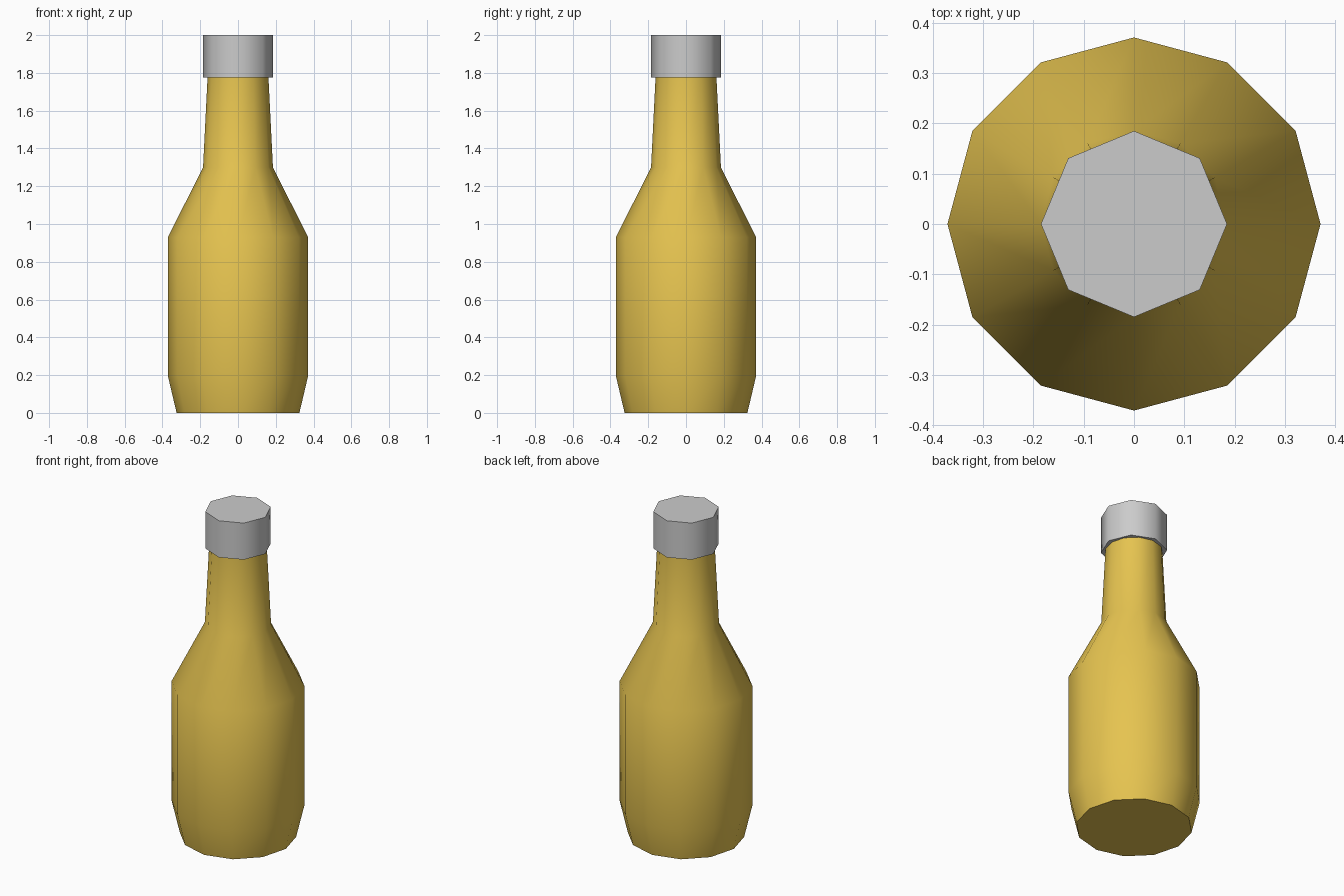
import bpy, bmesh
from math import cos, sin, tau, radians

if "Cube" in bpy.data.objects:
    bpy.data.objects.remove(bpy.data.objects["Cube"])


def lathe(name, profile, sides, material=None):
    """Closed solid of revolution from (radius, height) points."""
    bm = bmesh.new()
    rings = [[bm.verts.new((r * cos(tau * i / sides), r * sin(tau * i / sides), z))
              for i in range(sides)] for r, z in profile]
    for low, high in zip(rings, rings[1:]):
        for i in range(sides):
            j = (i + 1) % sides
            bm.faces.new((low[i], low[j], high[j], high[i]))
    bm.faces.new(rings[0][::-1])
    bm.faces.new(rings[-1])
    mesh = bpy.data.meshes.new(name)
    bm.to_mesh(mesh)
    bm.free()
    obj = bpy.data.objects.new(name, mesh)
    bpy.context.collection.objects.link(obj)
    if material:
        mesh.materials.append(material)
    bpy.ops.object.select_all(action='DESELECT')
    obj.select_set(True)
    bpy.context.view_layer.objects.active = obj
    bpy.ops.object.shade_smooth_by_angle(angle=radians(50))
    return obj


amber = bpy.data.materials.new("amber")
amber.diffuse_color = (0.79, 0.55, 0.08, 1)
amber.use_nodes = True
amber.node_tree.nodes["Principled BSDF"].inputs["Base Color"].default_value = amber.diffuse_color

# Bottle: tapered foot, straight body, shoulder and neck
lathe("bottle", [(0.325, 0), (0.371, 0.195), (0.371, 0.93),
                 (0.185, 1.30), (0.161, 1.78)], 12, amber)

# Octagonal cap
lathe("cap", [(0.185, 1.775), (0.185, 2.0)], 8)
